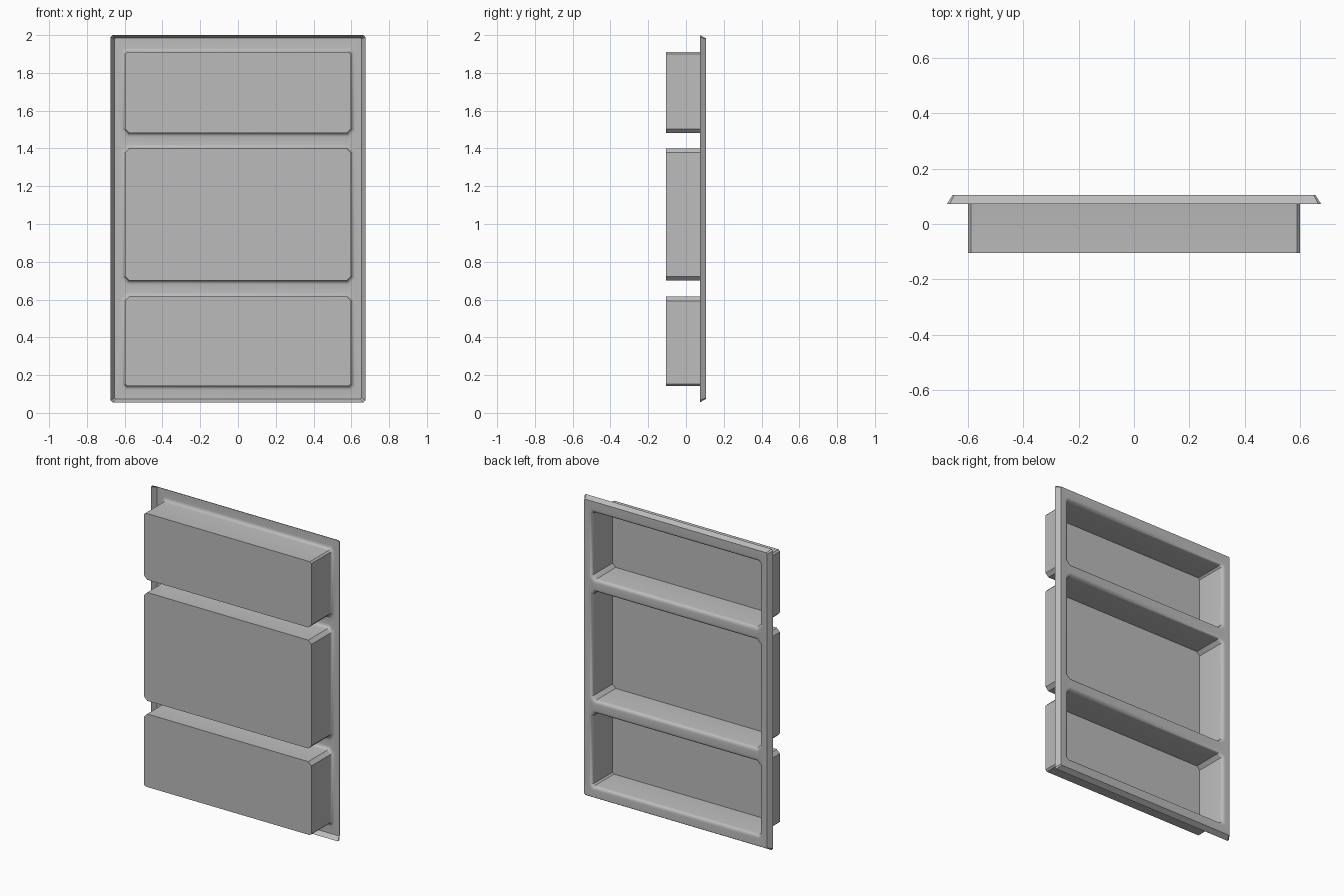
import bpy, bmesh, math

if "Cube" in bpy.data.objects:
    bpy.data.objects.remove(bpy.data.objects["Cube"], do_unlink=True)

grey = bpy.data.materials.new("mid grey")
grey.use_nodes = True
grey.diffuse_color = (0.5, 0.5, 0.5, 1)
grey.node_tree.nodes["Principled BSDF"].inputs["Base Color"].default_value = (0.5, 0.5, 0.5, 1)

FRONT, BACK, LIP = -0.105, 0.105, 0.073
FILLET, STEPS = 0.022, 4
bm = bmesh.new()


def ring(half_x, z0, z1, low, high, y, grow=0.0):
    """Rectangle with cut corners: low / high are the lower and upper cuts."""
    x, z0, z1 = half_x + grow, z0 - grow, z1 + grow
    a, b = low + grow * 0.586, high + grow * 0.586
    pts = [(x - a, z0), (x, z0 + a), (x, z1 - b), (x - b, z1),
           (b - x, z1), (-x, z1 - b), (-x, z0 + a), (a - x, z0)]
    return [bm.verts.new((px, y, pz)) for px, pz in pts]


def bridge(r1, r2):
    for i in range(len(r1)):
        j = (i + 1) % len(r1)
        bm.faces.new((r1[i], r1[j], r2[j], r2[i]))


def loop_edges(r):
    pairs = zip(r, r[1:] + r[:1])
    return [bm.edges.get(p) or bm.edges.new(p) for p in pairs]


# Sloping outer lip
rim = ring(0.654, 0.074, 1.984, 0.006, 0.006, BACK)
bridge(ring(0.674, 0.055, 2.0, 0.01, 0.01, LIP), rim)
flange_edges = loop_edges(rim)

# Three pans, open at the back, flared into the flange: z0, z1, lower cut, upper cut
for z0, z1, low, high in ((0.143, 0.615, 0.01, 0.022),
                          (0.70, 1.40, 0.022, 0.022),
                          (1.482, 1.91, 0.022, 0.01)):
    last = ring(0.598, z0, z1, low, high, FRONT)
    bm.faces.new(last)
    for k in range(STEPS + 1):
        t = math.pi / 2 * k / STEPS
        y = BACK - FILLET + FILLET * math.sin(t)
        nxt = ring(0.598, z0, z1, low, high, y, FILLET * (1 - math.cos(t)))
        bridge(last, nxt)
        last = nxt
    flange_edges += loop_edges(last)

# Flat flange around the pans
bmesh.ops.triangle_fill(bm, edges=flange_edges, use_beauty=True, normal=(0, 1, 0))
bmesh.ops.recalc_face_normals(bm, faces=bm.faces)

mesh = bpy.data.meshes.new("tray_panel")
bm.to_mesh(mesh)
bm.free()
mesh.materials.append(grey)
panel = bpy.data.objects.new("tray_panel", mesh)
bpy.context.collection.objects.link(panel)
bpy.context.view_layer.objects.active = panel
panel.select_set(True)
bpy.ops.object.shade_smooth_by_angle(angle=math.radians(30))
